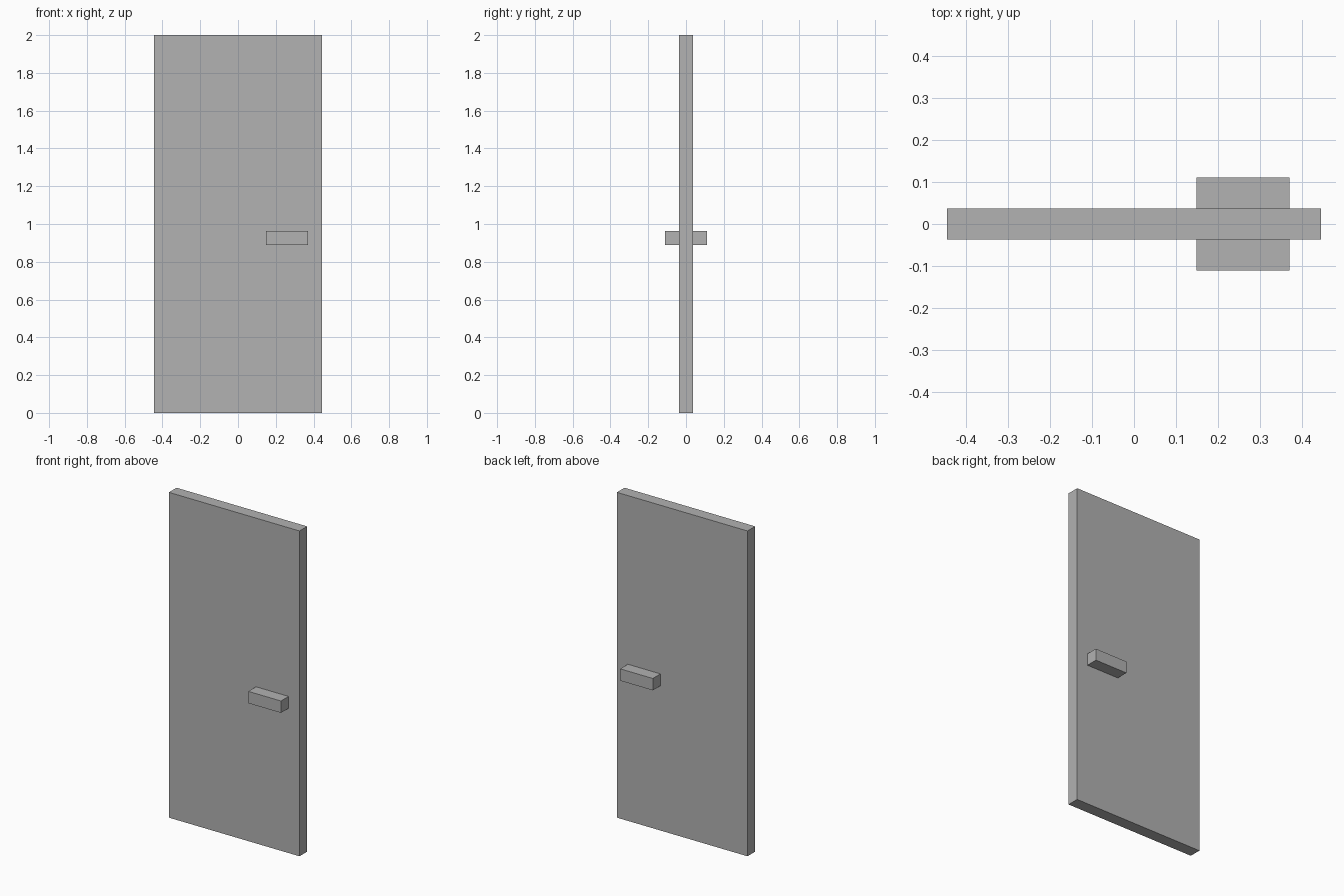
import bpy

cube = bpy.data.objects.get("Cube")
if cube:
    bpy.data.objects.remove(cube, do_unlink=True)

# Single flat grey
grey = bpy.data.materials.new("plain_grey")
grey.use_nodes = True
colour = (0.445, 0.445, 0.445, 1)
grey.diffuse_color = colour
grey.node_tree.nodes["Principled BSDF"].inputs["Base Color"].default_value = colour


def box(name, low, high):
    """Box between two opposite corners."""
    centre = [(a + b) / 2 for a, b in zip(low, high)]
    bpy.ops.mesh.primitive_cube_add(size=1, location=centre)
    obj = bpy.context.object
    obj.name = name
    obj.scale = [b - a for a, b in zip(low, high)]
    bpy.ops.object.transform_apply(location=False, rotation=False, scale=True)
    obj.data.materials.append(grey)
    return obj


# Door slab
half_width, half_depth = 0.444, 0.037
box("door_panel", (-half_width, -half_depth, 0), (half_width, half_depth, 2))

# Matching handles on both faces
reach = 0.111
for name, y0, y1 in (("front_handle", -reach, -half_depth),
                     ("back_handle", half_depth, reach)):
    box(name, (0.148, y0, 0.89), (0.37, y1, 0.963))
